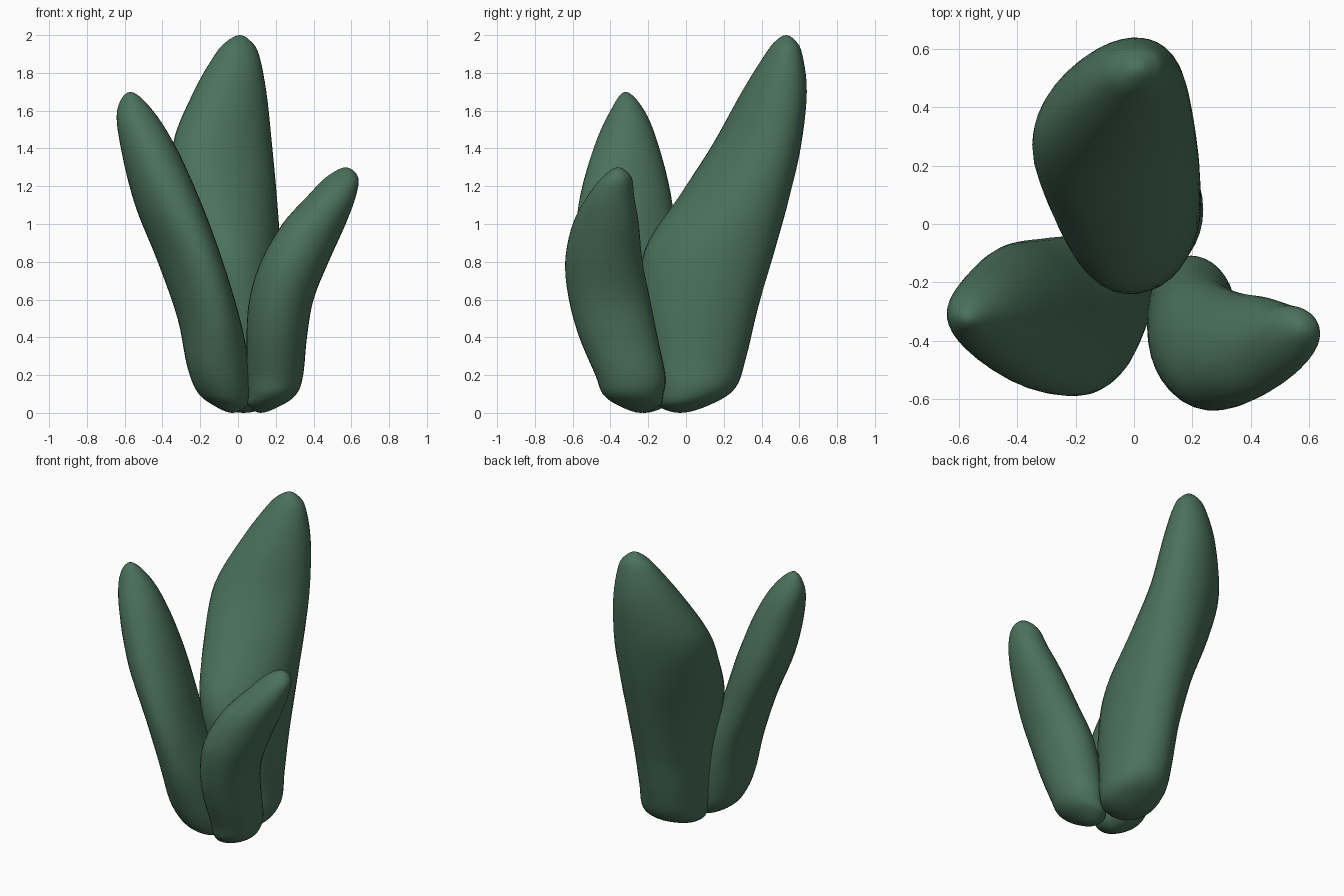
import bpy, bmesh, math

SEGMENTS = 36
STEPS = 5

# Shared green material
green = bpy.data.materials.new("leaf_green")
green.diffuse_color = (0.07, 0.165, 0.105, 1)


def spline(a, b, c, d, t):
    return [0.5 * (2 * q + (r - p) * t + (2 * p - 5 * q + 4 * r - s) * t * t
                   + (3 * q - p - 3 * r + s) * t ** 3)
            for p, q, r, s in zip(a, b, c, d)]


def section(z, x0, x1, y0, y1, skew=0.0):
    # Level slice: height, centre, half widths and diagonal skew
    return [z, (x0 + x1) / 2, (y0 + y1) / 2, (x1 - x0) / 2, (y1 - y0) / 2, skew]


def through_pole(row):
    return row[:3] + [-row[3], -row[4], row[5]]


def leaf(name, slices):
    rows = [section(*s) for s in slices]
    rows = [through_pole(rows[1])] + rows + [through_pole(rows[-2])]
    fine = []
    for i in range(1, len(rows) - 2):
        fine += [spline(*rows[i - 1:i + 3], k / STEPS) for k in range(STEPS)]
    bm = bmesh.new()
    rings = []
    for z, cx, cy, hx, hy, skew in fine[1:]:
        lean = math.asin(max(-0.9, min(0.9, skew)))
        ring = []
        for k in range(SEGMENTS):
            a = 2 * math.pi * k / SEGMENTS
            ring.append(bm.verts.new((cx + hx * math.cos(a), cy + hy * math.sin(a + lean), z)))
        rings.append(ring)
    bottom = bm.verts.new((rows[1][1], rows[1][2], rows[1][0]))
    tip = bm.verts.new((rows[-2][1], rows[-2][2], rows[-2][0]))
    for k in range(SEGMENTS):
        n = (k + 1) % SEGMENTS
        for low, high in zip(rings, rings[1:]):
            bm.faces.new((low[k], low[n], high[n], high[k]))
        bm.faces.new((bottom, rings[0][n], rings[0][k]))
        bm.faces.new((tip, rings[-1][k], rings[-1][n]))
    bmesh.ops.recalc_face_normals(bm, faces=bm.faces[:])
    for f in bm.faces:
        f.smooth = True
    mesh = bpy.data.meshes.new(name)
    bm.to_mesh(mesh)
    bm.free()
    mesh.materials.append(green)
    obj = bpy.data.objects.new(name, mesh)
    bpy.context.collection.objects.link(obj)


# Tall leaf leaning back: z, x range, y range, skew
leaf("tall_leaf", [
    (0.0, 0.03, 0.03, -0.03, -0.03),
    (0.04, -0.10, 0.18, -0.15, 0.12),
    (0.13, -0.14, 0.235, -0.175, 0.26),
    (0.30, -0.155, 0.23, -0.20, 0.32),
    (0.55, -0.18, 0.23, -0.235, 0.38, 0.05),
    (0.86, -0.245, 0.225, -0.22, 0.47, 0.15),
    (1.15, -0.32, 0.205, -0.035, 0.55, 0.25),
    (1.42, -0.345, 0.18, 0.14, 0.61, 0.33),
    (1.70, -0.235, 0.15, 0.295, 0.64, 0.25),
    (1.90, -0.12, 0.11, 0.42, 0.615, 0.15),
    (1.97, -0.055, 0.065, 0.475, 0.58, 0.1),
    (2.0, 0.01, 0.01, 0.53, 0.53, 0.1)])

# Middle leaf leaning left
leaf("left_leaf", [
    (0.0, -0.03, -0.03, -0.22, -0.22),
    (0.04, -0.13, 0.05, -0.33, -0.10),
    (0.11, -0.215, 0.065, -0.40, -0.06),
    (0.25, -0.27, 0.06, -0.47, -0.04),
    (0.50, -0.32, 0.01, -0.55, -0.04, -0.2),
    (0.80, -0.425, -0.08, -0.59, -0.05, -0.35),
    (1.10, -0.545, -0.19, -0.57, -0.07, -0.25),
    (1.40, -0.62, -0.325, -0.49, -0.14, -0.1),
    (1.60, -0.64, -0.45, -0.40, -0.22),
    (1.70, -0.57, -0.57, -0.32, -0.32)])

# Short leaf leaning right
leaf("right_leaf", [
    (0.0, 0.12, 0.12, -0.24, -0.24),
    (0.04, 0.055, 0.23, -0.36, -0.14),
    (0.10, 0.055, 0.31, -0.44, -0.12),
    (0.20, 0.05, 0.345, -0.48, -0.11),
    (0.40, 0.045, 0.365, -0.565, -0.15),
    (0.60, 0.06, 0.40, -0.62, -0.19),
    (0.80, 0.12, 0.48, -0.64, -0.23, 0.1),
    (1.0, 0.235, 0.57, -0.60, -0.25, 0.15),
    (1.15, 0.37, 0.625, -0.52, -0.275, 0.05),
    (1.25, 0.47, 0.635, -0.44, -0.29, -0.05),
    (1.30, 0.57, 0.57, -0.36, -0.36, -0.05)])
